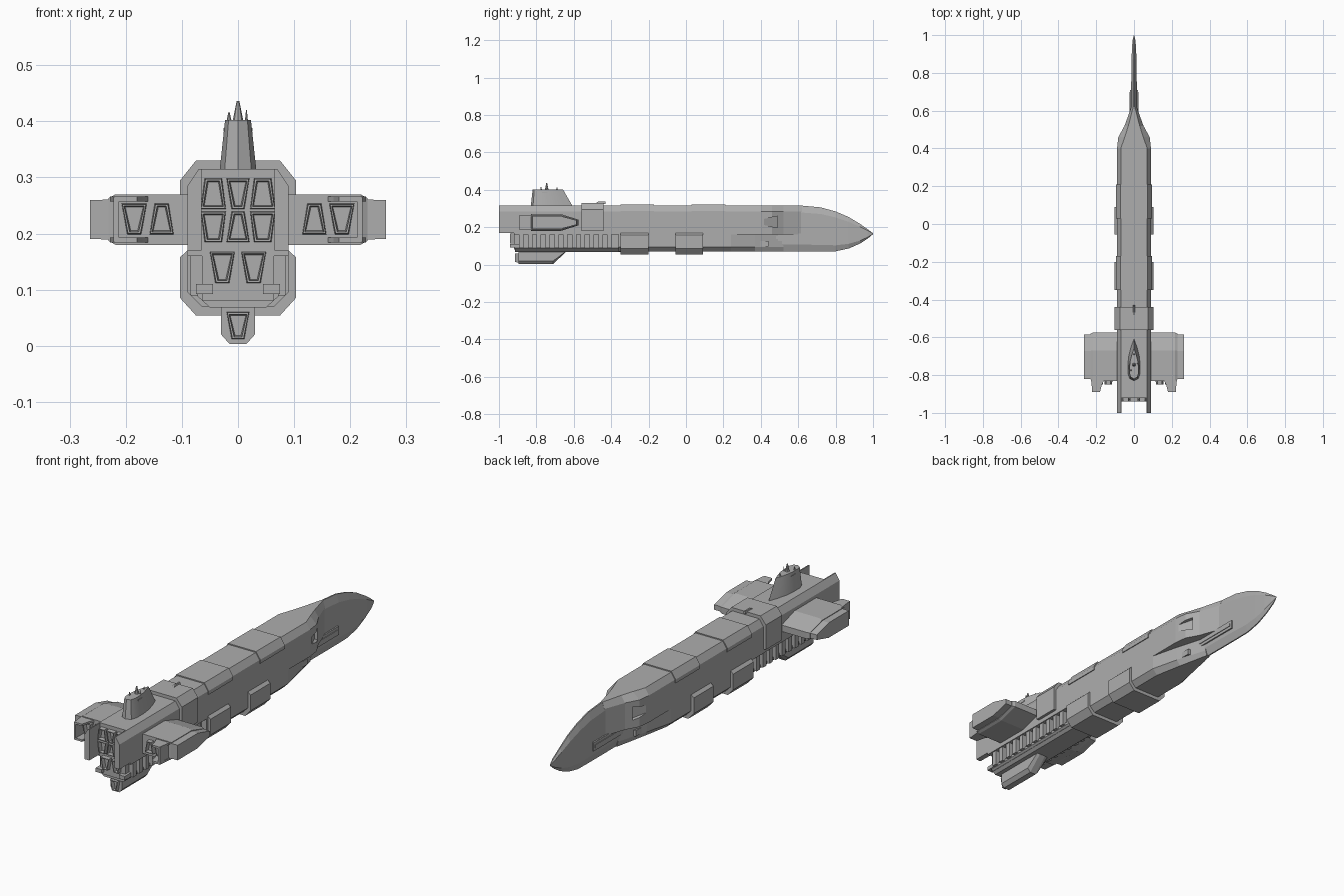
import bpy, bmesh, math
from mathutils import Vector

if "Cube" in bpy.data.objects:
    bpy.data.objects.remove(bpy.data.objects["Cube"])

grey = bpy.data.materials.new("hull_grey")
grey.use_nodes = True
grey.diffuse_color = (0.42, 0.42, 0.42, 1)
grey.node_tree.nodes["Principled BSDF"].inputs["Base Color"].default_value = (0.42, 0.42, 0.42, 1)


def loft(name, rings, mirror=False):
    """Skin a list of equal rings of 3D points and cap both ends."""
    bm = bmesh.new()
    for side in ((1, -1) if mirror else (1,)):
        loops = [[bm.verts.new((side * x, y, z)) for x, y, z in r] for r in rings]
        n = len(loops[0])
        for a, b in zip(loops, loops[1:]):
            for i in range(n):
                j = (i + 1) % n
                bm.faces.new((a[i], a[j], b[j], b[i]))
        bm.faces.new(loops[0])
        bm.faces.new(loops[-1])
    bmesh.ops.recalc_face_normals(bm, faces=bm.faces)
    me = bpy.data.meshes.new(name)
    bm.to_mesh(me)
    bm.free()
    me.materials.append(grey)
    ob = bpy.data.objects.new(name, me)
    bpy.context.collection.objects.link(ob)
    return ob


def sym(half):
    """Complete a half outline across x = 0."""
    return half + [(-x, v) for x, v in reversed(half) if x > 0]


def at_y(y, outline):
    return [(x, y, z) for x, z in outline]


def at_x(x, outline):
    return [(x, y, z) for y, z in outline]


def at_z(z, outline):
    return [(x, y, z) for x, y in outline]


def along_y(name, outline, y0, y1, mirror=False):
    return loft(name, [at_y(y0, outline), at_y(y1, outline)], mirror)


def box(name, x, y, z, mirror=False):
    return along_y(name, [(x[0], z[0]), (x[1], z[0]), (x[1], z[1]), (x[0], z[1])], *y, mirror)


# Upper hull, narrowing to the prow: y, roof half width, side half width
upper = [(-0.92, 0.07, 0.09), (0.40, 0.07, 0.09), (0.46, 0.049, 0.083),
         (0.52, 0.03, 0.05), (0.62, 0.004, 0.014)]
upper_hull = loft("upper_hull", [at_y(y, sym([(t, 0.315), (w, 0.285), (w, 0.16)]))
                                 for y, t, w in upper])

# Lower hull with tapered front
lower = [(-0.36, 0.09, 0.065), (0.24, 0.09, 0.065), (0.37, 0.058, 0.04), (0.52, 0.014, 0.008)]
loft("lower_hull", [at_y(y, sym([(w, 0.165), (w, 0.095), (b, 0.07)])) for y, w, b in lower])

# Blade prow: y, half width, top, bottom
prow = [(0.35, 0.016, 0.313, 0.071), (0.62, 0.016, 0.315, 0.07), (0.72, 0.015, 0.306, 0.07),
        (0.80, 0.014, 0.284, 0.071), (0.87, 0.013, 0.254, 0.086), (0.93, 0.011, 0.218, 0.112),
        (0.97, 0.008, 0.19, 0.138), (1.0, 0.001, 0.167, 0.163)]
loft("prow_blade", [at_y(y, sym([(w * 0.2, t), (w, t - (t - b) * 0.15),
                                 (w, b + (t - b) * 0.15), (w * 0.2, b)]))
                    for y, w, t, b in prow])

# Wedge intakes cut into the prow shoulders
cut_plan = [(0.1, 0.395), (0.05, 0.49), (0.12, 0.49)]
cutter = loft("intake_cutter", [[(x, y, 0.228 + s * (0.012 + 0.2 * (y - 0.395))) for x, y in cut_plan]
                                for s in (-1, 1)], mirror=True)
cutter.hide_render = True
cutter.display_type = 'WIRE'
cut = upper_hull.modifiers.new("intakes", 'BOOLEAN')
cut.operation = 'DIFFERENCE'
cut.solver = 'EXACT'
cut.object = cutter

# Prow guns and their housings
box("gun_housing", (0.01, 0.05), (0.36, 0.44), (0.098, 0.125), True)
box("gun_barrel", (0.008, 0.022), (0.40, 0.71), (0.125, 0.165), True)
box("gun_barrel_ridge", (0.02, 0.025), (0.46, 0.70), (0.138, 0.152), True)

# Raised roof saddles
saddle = sym([(0.072, 0.32), (0.094, 0.287), (0.094, 0.27)])
for y0, y1 in ((-0.35, -0.17), (0.03, 0.21)):
    along_y("roof_saddle", saddle, y0, y1)

# Collar behind the roof with a small aerial
along_y("collar", sym([(0.075, 0.33), (0.103, 0.295), (0.103, 0.18)]), -0.56, -0.44)
loft("collar_aerial", [at_z(0.325, sym([(0.008, -0.49), (0.006, -0.43)])),
                       at_z(0.336, sym([(0.004, -0.47), (0.003, -0.43)]))])

# Belly pods wrapping the lower hull
pod = sym([(0.09, 0.17), (0.103, 0.158), (0.103, 0.085), (0.075, 0.054)])
for y0, y1 in ((-0.35, -0.2), (-0.055, 0.09)):
    along_y("belly_pod", pod, y0, y1)

# Ribbed rear machinery
box("rear_core", (-0.064, 0.064), (-0.92, -0.35), (0.08, 0.17))
along_y("rear_rail", sym([(0.072, 0.1), (0.072, 0.088), (0.05, 0.068)]), -0.915, -0.35)
box("rail_end", (0.045, 0.075), (-0.94, -0.89), (0.092, 0.11), True)
for i in range(11):
    y = -0.88 + i * 0.047
    box("rib", (0.05, 0.085), (y - 0.012, y + 0.012), (0.09, 0.165), True)

# Side fins past the engines
fin = [(0.065, 0.17), (0.09, 0.17), (0.09, 0.285), (0.07, 0.315), (0.065, 0.315)]
along_y("rear_fin", fin, -1.0, -0.9, True)

# Keel
keel = sym([(0.03, 0.075), (0.03, 0.02), (0.015, 0.003)])
loft("keel", [at_y(-0.895, keel), at_y(-0.71, keel),
              at_y(-0.64, [(x, 0.07 + 0.07 * (z - 0.003)) for x, z in keel])])


# Engine nozzles: hollow trapezoids, wide at the top or bottom
def nozzle(cx, cz, y, h, wide, narrow, flip, mirror):
    def trap(k):
        t, b = (narrow, wide) if flip else (wide, narrow)
        return [(cx - t + k, cz + h - k), (cx + t - k, cz + h - k),
                (cx + b - k, cz - h + k), (cx - b + k, cz - h + k)]
    loft("nozzle", [at_y(y + 0.01, trap(0)), at_y(y - 0.02, trap(0.002)),
                    at_y(y - 0.02, trap(0.005)), at_y(y - 0.002, trap(0.007))], mirror)


for cz, flip in ((0.271, False), (0.212, True)):
    nozzle(0, cz, -0.92, 0.028, 0.021, 0.012, flip, False)
    nozzle(0.044, cz, -0.92, 0.028, 0.023, 0.016, not flip, True)
nozzle(0.028, 0.14, -0.92, 0.029, 0.023, 0.013, False, True)
nozzle(0, 0.036, -0.893, 0.025, 0.021, 0.012, False, False)

# Side engine wings
wing = [(-0.83, 0.18), (-0.83, 0.27), (-0.67, 0.27), (-0.575, 0.24), (-0.575, 0.21), (-0.67, 0.18)]


def shrunk(k):
    return [(-0.7 + (y + 0.7) * (1 - k), 0.225 + (z - 0.225) * (1 - k * 3)) for y, z in wing]


loft("wing", [at_x(0.08, wing), at_x(0.218, wing), at_x(0.231, shrunk(0.05))], True)
loft("wing_outer_panel", [at_x(0.22, shrunk(0.07)), at_x(0.264, shrunk(0.075))], True)
tab = [(0.155, -0.82), (0.17, -0.85), (0.18, -0.89), (0.22, -0.89), (0.228, -0.82)]
for z in (0.184, 0.257):
    loft("wing_tab", [at_z(z, tab), at_z(z + 0.009, tab)], True)
box("wing_tab_wall", (0.212, 0.222), (-0.89, -0.82), (0.185, 0.265), True)
nozzle(0.136, 0.226, -0.83, 0.028, 0.022, 0.013, True, True)
nozzle(0.185, 0.226, -0.83, 0.028, 0.023, 0.013, False, True)

# Bridge tower
plan = [(0, -0.605), (0.016, -0.65), (0.028, -0.695), (0.033, -0.74), (0.033, -0.79),
        (0.024, -0.818), (0, -0.83)]
tower_top = [(x * 0.7, -0.82 + (y + 0.83) * 0.72) for x, y in plan]
tower = loft("bridge_tower", [at_z(0.31, sym(plan)), at_z(0.402, sym(tower_top))])
box("bridge_window", (0.018, 0.026), (-0.77, -0.74), (0.382, 0.388), True)


# Tower masts
def mast(x, y, r, top):
    ring = [(x + r * math.cos(a * math.pi / 4), y + r * math.sin(a * math.pi / 4)) for a in range(8)]
    tip = [(x + (px - x) * 0.25, y + (py - y) * 0.25) for px, py in ring]
    loft("mast", [at_z(0.398, ring), at_z(top, tip)])


mast(0, -0.745, 0.01, 0.436)
mast(-0.016, -0.775, 0.005, 0.416)
mast(0.015, -0.74, 0.003, 0.42)
mast(0.0, -0.69, 0.006, 0.412)

# Smooth the tower sides only
bpy.context.view_layer.objects.active = tower
tower.select_set(True)
bpy.ops.object.shade_smooth_by_angle(angle=math.radians(40))
